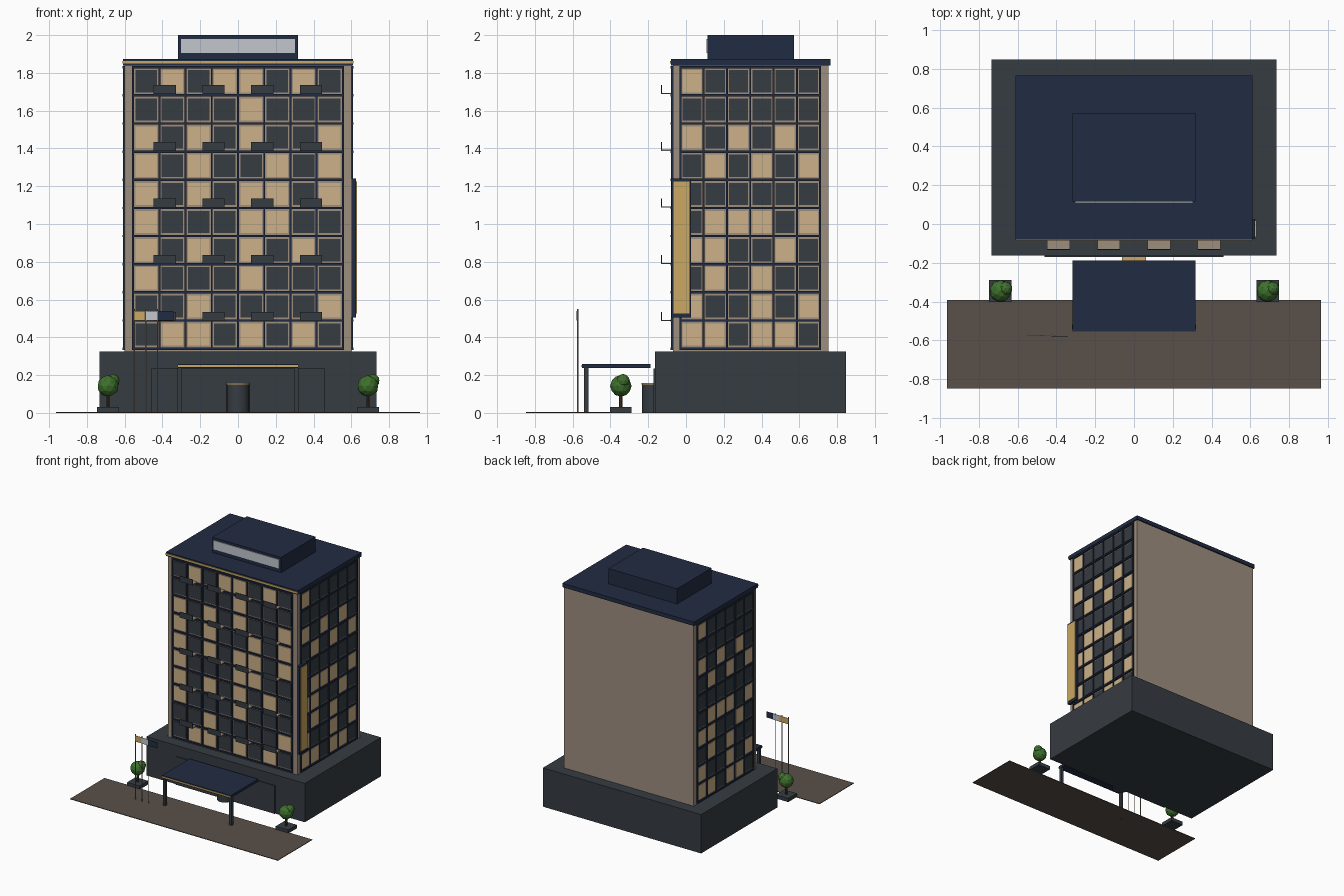
import bpy, bmesh
from mathutils import Matrix, Vector

old = bpy.data.objects.get("Cube")
if old:
    bpy.data.objects.remove(old, do_unlink=True)


def material(name, r, g, b):
    def lin(c):
        c /= 255
        return c / 12.92 if c <= 0.04045 else ((c + 0.055) / 1.055) ** 2.4
    col = (lin(r), lin(g), lin(b), 1)
    m = bpy.data.materials.new(name)
    m.use_nodes = True
    m.diffuse_color = col
    m.node_tree.nodes["Principled BSDF"].inputs["Base Color"].default_value = col
    return m


navy = material("navy", 33, 43, 66)
slate = material("slate", 54, 60, 66)
concrete = material("concrete", 158, 142, 127)
lit = material("lit window", 204, 177, 136)
gold = material("gold", 203, 168, 98)
white = material("pale panel", 194, 199, 205)
paving = material("paving", 90, 80, 72)
green = material("leaf green", 62, 112, 45)
bark = material("bark", 74, 54, 40)


def finish(name, bm, *mats):
    bmesh.ops.recalc_face_normals(bm, faces=bm.faces)
    me = bpy.data.meshes.new(name)
    bm.to_mesh(me)
    bm.free()
    for m in mats:
        me.materials.append(m)
    ob = bpy.data.objects.new(name, me)
    bpy.context.collection.objects.link(ob)
    return ob


def box(name, mat, x, y, z):
    """Box from (min, max) pairs."""
    bm = bmesh.new()
    lo, hi = zip(x, y, z)
    lo, hi = Vector(lo), Vector(hi)
    bmesh.ops.create_cube(bm, size=1, matrix=Matrix.Translation((lo + hi) / 2)
                          @ Matrix.Diagonal((hi - lo).to_4d()))
    return finish(name, bm, mat)


def cylinder(name, mat, x, y, z, r, sides=12):
    bm = bmesh.new()
    bmesh.ops.create_cone(bm, cap_ends=True, segments=sides, radius1=r, radius2=r,
                          depth=z[1] - z[0],
                          matrix=Matrix.Translation((x, y, sum(z) / 2)))
    ob = finish(name, bm, mat)
    bpy.context.view_layer.objects.active = ob
    ob.select_set(True)
    bpy.ops.object.shade_smooth_by_angle()
    ob.select_set(False)
    return ob


FLOORS, BASE, STOREY = 10, 0.34, 0.149


def facade(name, origin, along, out, width, pattern):
    """Window grid: panes (# lit, . dark) between thin mullions and floor bands."""
    bm = bmesh.new()
    along, out, up = Vector(along), Vector(out), Vector((0, 0, 1))
    cols = len(pattern[0])
    pitch = width / cols

    def slab(u, w, su, sw, depth, index):
        mat = Matrix((along * su, out * depth, up * sw)).transposed().to_4x4()
        mat.translation = Vector(origin) + along * u + up * w
        made = bmesh.ops.create_cube(bm, size=1, matrix=mat)
        for f in {f for v in made["verts"] for f in v.link_faces}:
            f.material_index = index

    for i, row in enumerate(pattern):
        w = BASE + STOREY * (FLOORS - i - 0.5)
        for j, c in enumerate(row):
            slab(pitch * (j + 0.5), w, pitch * 0.82, STOREY * 0.79, 0.01, 1 if c == "#" else 0)
    for j in range(cols + 1):
        slab(pitch * j, BASE + STOREY * FLOORS / 2, 0.01, STOREY * FLOORS, 0.018, 2)
    for i in range(FLOORS + 1):
        slab(width / 2, BASE + STOREY * i, width + 0.01, 0.012, 0.022, 2)
    return finish(name, bm, slate, lit, navy)


# Ground, podium and tower body
box("plaza", paving, (-0.9625, 0.9625), (-0.847, -0.392), (0, 0.005))
box("podium", slate, (-0.733, 0.733), (-0.163, 0.847), (0, 0.325))
box("tower", concrete, (-0.6, 0.6), (-0.07, 0.755), (0.325, 1.84))

# Window grids on three sides
front_rows = [".#.##.#.", "....#...", "#.#.#..#", "#.#..#.#", "#.#.##.#",
              "#...##..", "#.#.#.#.", "#...#...", "..#....#", ".##.#.#."]
side_rows = ["#.....", "......", "#.#.#.", ".#.#.#", "......",
             ".###.#", "##..#.", ".#.#..", "#..#.#", "##.##."]
facade("front_windows", (-0.555, -0.07, 0), (1, 0, 0), (0, -1, 0), 1.11, front_rows)
for side, s in (("left", 1), ("right", -1)):
    rows = side_rows if s > 0 else [r[::-1] for r in side_rows]
    facade(side + "_windows", (s * 0.6, -0.03, 0), (0, 1, 0), (s, 0, 0), 0.74, rows)

# Balconies on alternate floors
for i in range(5):
    z = 0.487 + 2 * STOREY * i * 1.007
    for j in range(4):
        x = -0.388 + 0.258 * j
        span = (x - 0.059, x + 0.059)
        box("balcony_slab", concrete, span, (-0.13, -0.07), (z, z + 0.006))
        box("balcony_rail", slate, span, (-0.133, -0.128), (z, z + 0.048))

# Roof, trim and penthouse
box("roof_slab", navy, (-0.61, 0.61), (-0.08, 0.765), (1.84, 1.873))
box("roof_trim", gold, (-0.611, 0.611), (-0.085, -0.08), (1.85, 1.864))
box("penthouse", navy, (-0.318, 0.318), (0.115, 0.572), (1.873, 2.0))
box("penthouse_panel", white, (-0.303, 0.303), (0.109, 0.115), (1.905, 1.98))

# Vertical sign on the left wall
box("sign_frame", navy, (0.6, 0.624), (-0.076, 0.027), (0.505, 1.24))
box("sign_face", gold, (0.624, 0.63), (-0.067, 0.019), (0.525, 1.225))

# Entrance: glazing, round door and canopy
box("entrance_glazing", slate, (-0.46, 0.46), (-0.171, -0.163), (0, 0.235))
cylinder("revolving_door", slate, 0, -0.173, (0, 0.15), 0.06, 24)
cylinder("door_cap", gold, 0, -0.173, (0.15, 0.159), 0.063, 24)
box("canopy", navy, (-0.318, 0.318), (-0.55, -0.187), (0.238, 0.26))
box("canopy_trim", gold, (-0.319, 0.319), (-0.554, -0.55), (0.243, 0.254))
for s in (-1, 1):
    box("canopy_post", slate, (s * 0.308 - 0.011, s * 0.308 + 0.011),
        (-0.54, -0.517), (0, 0.238))

# Planters with small trees
for x in (-0.688, 0.688):
    box("planter", slate, (x - 0.058, x + 0.058), (-0.402, -0.288), (0, 0.03))
    cylinder("trunk", bark, x, -0.345, (0.03, 0.11), 0.009, 8)
    bm = bmesh.new()
    for dx, dy, z, r in ((0, 0, 0.143, 0.057), (0.026, 0.012, 0.17, 0.036)):
        bmesh.ops.create_icosphere(bm, subdivisions=2, radius=r,
                                   matrix=Matrix.Translation((x + dx, -0.345 + dy, z)))
    finish("tree_crown", bm, green)

# Flagpoles with flags
for i, m in enumerate((gold, white, navy)):
    x, y = -0.55 + 0.062 * i, -0.573 - 0.003 * i
    cylinder("flagpole", concrete, x, -0.573, (0, 0.55), 0.0035, 8)
    box("flag", m, (x, x + 0.085), (y - 0.001, y + 0.001), (0.49, 0.54))
